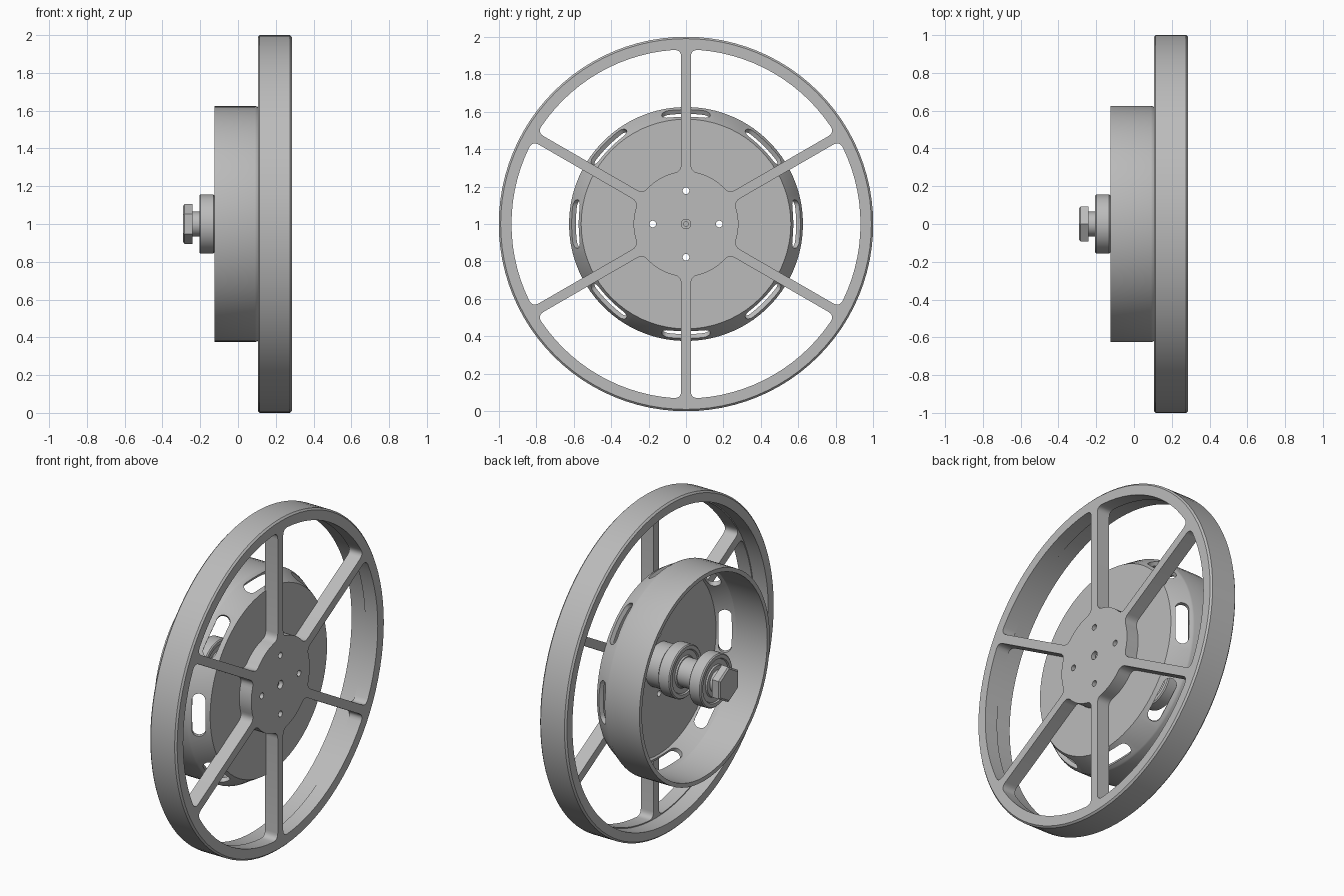
import bpy, bmesh
from math import pi, sin, cos, asin, hypot
from mathutils import Matrix, Vector

if "Cube" in bpy.data.objects:
    bpy.data.objects.remove(bpy.data.objects["Cube"])

AXIS_Z = 1.0          # height of the wheel axis
HUB_R, RIM_R = 0.28, 0.932
FACE_X, BACK_X = 0.285, 0.20

metal = bpy.data.materials.new("plain grey metal")
metal.use_nodes = True
grey = (0.5, 0.5, 0.5, 1)
metal.diffuse_color = grey
metal.node_tree.nodes["Principled BSDF"].inputs["Base Color"].default_value = grey


def add_object(name, mesh):
    ob = bpy.data.objects.new(name, mesh)
    ob.location.z = AXIS_Z
    bpy.context.collection.objects.link(ob)
    mesh.materials.clear()
    mesh.materials.append(metal)
    return ob


def from_bmesh(name, bm):
    bmesh.ops.recalc_face_normals(bm, faces=bm.faces)
    mesh = bpy.data.meshes.new(name)
    bm.to_mesh(mesh)
    bm.free()
    return add_object(name, mesh)


def lathe(name, profile, segments=72):
    """Spin a closed (x, radius) profile around the x axis."""
    bm = bmesh.new()
    verts = [bm.verts.new((x, 0, r)) for x, r in profile]
    edges = [bm.edges.new((verts[i - 1], verts[i])) for i in range(len(verts))
             if profile[i - 1][1] + profile[i][1] > 0]
    bmesh.ops.spin(bm, geom=verts + edges, cent=(0, 0, 0), axis=(1, 0, 0),
                   angle=2 * pi, steps=segments)
    bmesh.ops.remove_doubles(bm, verts=bm.verts, dist=1e-4)
    return from_bmesh(name, bm)


def circle(r, n, cy=0.0, cz=0.0):
    return [(cy + r * cos(2 * pi * i / n), cz + r * sin(2 * pi * i / n)) for i in range(n)]


def add_prism(bm, outline, origin, u, v, normal, depth):
    """Extrude a 2D outline both ways along a normal."""
    face = bm.faces.new([bm.verts.new(origin + u * a + v * b - normal * depth)
                         for a, b in outline])
    out = bmesh.ops.extrude_face_region(bm, geom=[face])
    top = [g for g in out["geom"] if isinstance(g, bmesh.types.BMVert)]
    bmesh.ops.translate(bm, verts=top, vec=normal * depth * 2)


# Outer rim band with small chamfers
c = 0.01
lathe("outer_rim", [(0.105, 0.938), (0.105, 1 - c), (0.105 + c, 1), (FACE_X - c, 1),
                    (FACE_X, 1 - c), (FACE_X, 0.938)], 96)


# Spoke plate: disc outline with six rounded windows and the bolt holes
def window(index, half=0.026, f=0.04, steps=5):
    start = pi / 6 + index * pi / 3
    end = start + pi / 3

    def polar(r, a):
        return Vector((r * cos(a), r * sin(a)))

    def arc(r, a0, a1, n):
        return [polar(r, a0 + (a1 - a0) * i / n) for i in range(n + 1)]

    def fillet(p, corner, q):
        ts = [i / steps for i in range(1, steps)]
        return [p * (1 - t) ** 2 + corner * 2 * t * (1 - t) + q * t * t for t in ts]

    def side(r, first):     # point on a spoke flank at radius r
        off = asin(half / r)
        return polar(r, start + off if first else end - off)

    def inset(r):
        return asin((half + f) / r)

    outer = arc(RIM_R, start + inset(RIM_R), end - inset(RIM_R), 14)
    inner = arc(HUB_R, end - inset(HUB_R), start + inset(HUB_R), 8)
    ro, ri = RIM_R - f, HUB_R + f
    pts = outer + fillet(outer[-1], side(RIM_R, False), side(ro, False))
    pts += [side(ro, False), side(ri, False)]
    pts += fillet(side(ri, False), side(HUB_R, False), inner[0]) + inner
    pts += fillet(inner[-1], side(HUB_R, True), side(ri, True))
    pts += [side(ri, True), side(ro, True)]
    return pts + fillet(side(ro, True), side(RIM_R, True), outer[0])


bolt_centres = [(0.178 * cos(k * pi / 2), 0.178 * sin(k * pi / 2)) for k in range(4)]
loops = [circle(0.942, 96), circle(0.025, 20)] + [window(k) for k in range(6)]
loops += [circle(0.018, 16, y, z) for y, z in bolt_centres]

curve = bpy.data.curves.new("spoke_outline", "CURVE")
curve.dimensions = "2D"
curve.fill_mode = "BOTH"
curve.extrude = (FACE_X - BACK_X) / 2
for loop in loops:
    spline = curve.splines.new("POLY")
    spline.points.add(len(loop) - 1)
    for point, (a, b) in zip(spline.points, loop):
        point.co = (a, b, 0, 1)
    spline.use_cyclic_u = True
outline = bpy.data.objects.new("spoke_outline", curve)
bpy.context.collection.objects.link(outline)
plate = bpy.data.meshes.new_from_object(
    outline.evaluated_get(bpy.context.evaluated_depsgraph_get()))
bpy.data.objects.remove(outline)
# Turn the plate so that its thickness runs along x
plate.transform(Matrix(((0, 0, 1, (FACE_X + BACK_X) / 2), (1, 0, 0, 0),
                        (0, 1, 0, 0), (0, 0, 0, 1))))
bm = bmesh.new()
bm.from_mesh(plate)
bmesh.ops.remove_doubles(bm, verts=bm.verts, dist=1e-5)
from_bmesh("spoke_plate", bm)

# Drum: open cup with a conical shoulder
drum = lathe("drum", [(0.205, 0), (0.205, 0.56), (0.10, 0.622), (0.09, 0.625),
                      (-0.125, 0.625), (-0.125, 0.60), (0.085, 0.60),
                      (0.18, 0.545), (0.18, 0)])

# Eight shoulder slots and four bolt holes cut through the drum
bm = bmesh.new()
ex = Vector((1, 0, 0))
w, straight = 0.037, 0.093
slot = [(straight * s + w * sin(t * pi / 8) * s, w * cos(t * pi / 8) * s)
        for s in (1, -1) for t in range(9)]
length = hypot(0.105, 0.062)
for k in range(8):
    a = k * pi / 4
    er, et = Vector((0, cos(a), sin(a))), Vector((0, -sin(a), cos(a)))
    slope = (ex * 0.105 - er * 0.062) / length
    normal = (ex * 0.062 + er * 0.105) / length
    add_prism(bm, slot, ex * 0.15 + er * 0.592, et, slope, normal, 0.07)
for y, z in bolt_centres:
    add_prism(bm, circle(0.018, 16), Vector((0.19, y, z)),
              Vector((0, 1, 0)), Vector((0, 0, 1)), ex, 0.05)
cutter = from_bmesh("drum_cutter", bm)
cutter.hide_render = True
mod = drum.modifiers.new("cut", "BOOLEAN")
mod.object = cutter
mod.solver = "EXACT"
cut_mesh = bpy.data.meshes.new_from_object(
    drum.evaluated_get(bpy.context.evaluated_depsgraph_get()))
drum.modifiers.clear()
drum.data = cut_mesh
bpy.data.objects.remove(cutter)

# Axle parts inside the drum
lathe("axle_boss", [(0.19, 0), (0.19, 0.13), (0.07, 0.13), (0.07, 0)], 48)
lathe("axle_spacer", [(0.03, 0), (0.03, 0.085), (-0.15, 0.085), (-0.15, 0)], 48)
lathe("axle_tip", [(0.265, 0), (0.265, 0.015), (0.19, 0.015), (0.19, 0)], 20)


def bearing(name, x0, x1, r=0.157, dip=0.008):
    """Ring with a shallow groove between the two races on each face."""
    lathe(name, [(x0, 0), (x0, 0.09), (x0 + dip, 0.095), (x0 + dip, 0.125), (x0, 0.13),
                 (x0, r - 0.006), (x0 + 0.006, r), (x1 - 0.006, r), (x1, r - 0.006),
                 (x1, 0.13), (x1 - dip, 0.125), (x1 - dip, 0.095), (x1, 0.09), (x1, 0)], 48)


bearing("inner_bearing", 0.0, 0.08)
bearing("outer_bearing", -0.205, -0.125)
lathe("bolt_shank", [(-0.19, 0), (-0.19, 0.065), (-0.245, 0.065), (-0.245, 0)], 32)
lathe("bolt_head", [(-0.24, 0), (-0.24, 0.107), (-0.282, 0.107), (-0.29, 0.096),
                    (-0.29, 0)], 6)

# Smooth shading with sharp edges kept
bpy.ops.object.select_all(action="DESELECT")
for ob in bpy.context.collection.objects:
    if ob.type == "MESH" and ob.data.materials and ob.data.materials[0] == metal:
        ob.select_set(True)
        bpy.context.view_layer.objects.active = ob
bpy.ops.object.shade_smooth_by_angle(angle=pi / 7)
